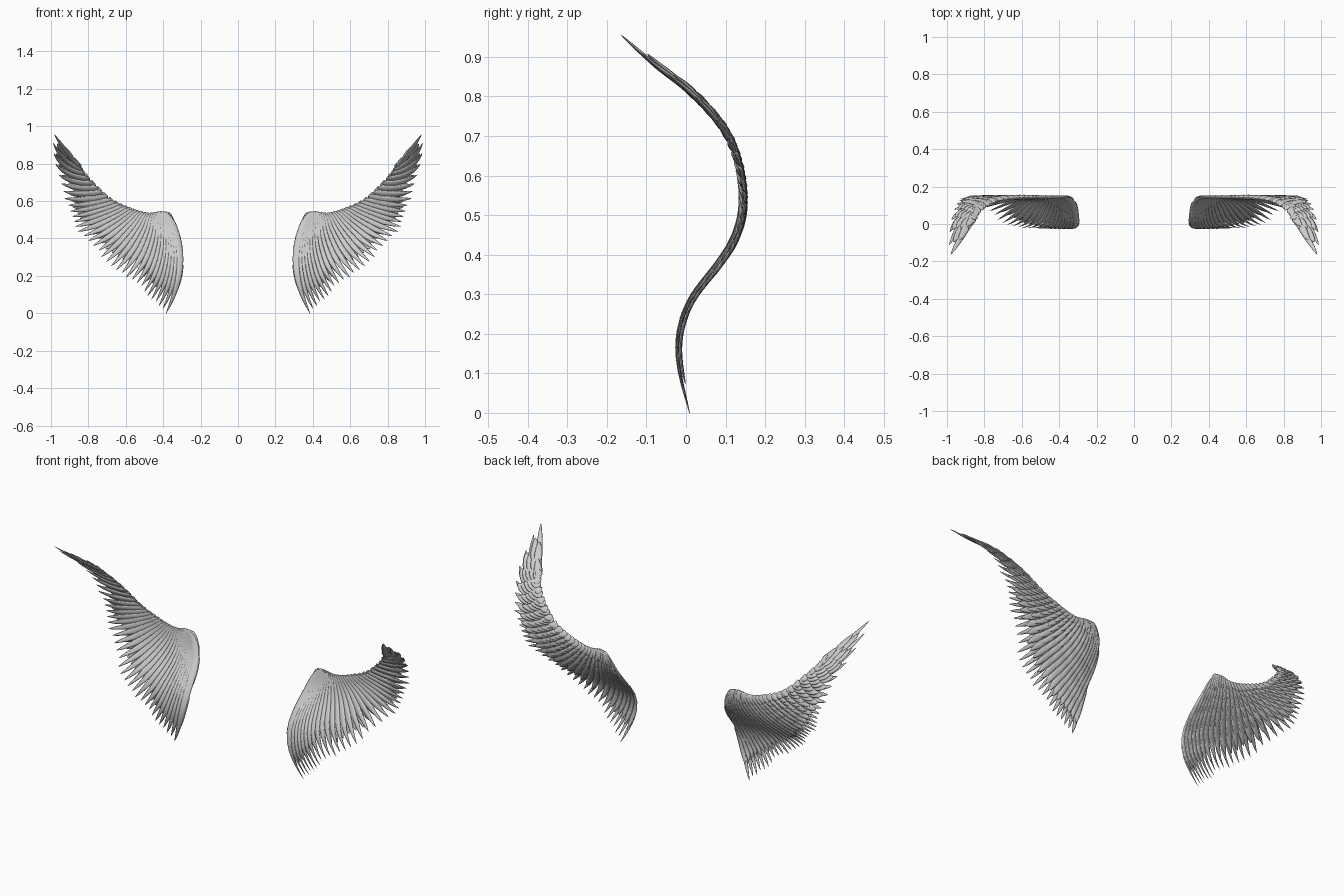
import bpy, math, random
from mathutils import Vector

if "Cube" in bpy.data.objects:
    bpy.data.objects.remove(bpy.data.objects["Cube"])

random.seed(4)

# feather guides across the wing: t, root x/z, bend x/z, tip x/z
GUIDES = [
    (0.00, .385, .540, .235, .30, .385, .000),
    (0.20, .420, .545, .360, .33, .520, .120),
    (0.40, .480, .538, .520, .41, .685, .255),
    (0.60, .570, .560, .660, .49, .855, .430),
    (0.75, .670, .605, .780, .57, .915, .570),
    (0.87, .765, .690, .870, .68, .960, .730),
    (0.95, .825, .755, .930, .77, .990, .880),
    (1.00, .845, .780, .905, .84, .980, .955),
]
# side profile of the whole wing: z, y
SIDE = [(0, .010), (.10, -.014), (.17, -.020), (.24, -.007), (.30, .022),
        (.37, .077), (.43, .117), (.50, .140), (.58, .141), (.67, .119),
        (.74, .079), (.82, .003), (.88, -.075), (.96, -.168)]


def spline(keys, x):
    """Smooth interpolation of a table whose first column is the parameter."""
    n = len(keys)
    x = min(max(x, keys[0][0]), keys[-1][0])
    i = 0
    while i < n - 2 and x > keys[i + 1][0]:
        i += 1
    h = keys[i + 1][0] - keys[i][0]
    u = (x - keys[i][0]) / h

    def slope(j, c):
        a, b = keys[max(j - 1, 0)], keys[min(j + 1, n - 1)]
        return (b[c] - a[c]) / (b[0] - a[0])
    out = []
    for c in range(1, len(keys[0])):
        p, q = keys[i][c], keys[i + 1][c]
        out.append((2*u**3 - 3*u**2 + 1) * p + (u**3 - 2*u**2 + u) * h * slope(i, c)
                   + (3*u**2 - 2*u**3) * q + (u**3 - u**2) * h * slope(i + 1, c))
    return out


def bent(x, z, off):
    """Place a flat wing point on the curved wing sheet."""
    y = spline(SIDE, z)[0]
    d = (spline(SIDE, z + .01)[0] - spline(SIDE, z - .01)[0]) / .02
    k = math.hypot(1, d)
    return (x, y + off / k, z - off * d / k)


def feather(verts, faces, t, s0, s1, width, thick, off0, off1, segs=12, sides=8):
    rx, rz, bx, bz, tx, tz = spline(GUIDES, t)
    r, b, e = Vector((rx, rz)), Vector((bx, bz)), Vector((tx, tz))
    base = len(verts)
    for i in range(segs + 1):
        u = .5 - .5 * math.cos(math.pi * i / segs)
        s = s0 + (s1 - s0) * u
        p = r * (1-s)**2 + b * 2*s*(1-s) + e * s*s
        tan = ((b - r) * (1-s) + (e - b) * s).normalized()
        side = Vector((-tan.y, tan.x))
        # rounded root, full middle, rounded pointed tip
        w = width * min(1, (u / .12 + .02)) ** .5 * max(.02, 1 - u ** 3.2) ** .7
        shape = min(1, w / width + .1)
        off = off0 + (off1 - off0) * u
        for j in range(sides):
            a = 2 * math.pi * j / sides
            c = math.cos(a)
            q = p + side * (w * c)
            lift = off + thick * shape * math.sin(a) - .004 * c * shape
            verts.append(bent(q.x, q.y, lift))
    for i in range(segs):
        for j in range(sides):
            k = (j + 1) % sides
            faces.append((base + i*sides + j, base + i*sides + k,
                          base + (i+1)*sides + k, base + (i+1)*sides + j))
    faces.append(tuple(base + j for j in reversed(range(sides))))
    faces.append(tuple(base + segs*sides + j for j in range(sides)))


def make(name, verts, faces):
    me = bpy.data.meshes.new(name)
    me.from_pydata(verts, [], faces)
    me.shade_smooth()
    ob = bpy.data.objects.new(name, me)
    bpy.context.collection.objects.link(ob)
    m = ob.modifiers.new("other_wing", 'MIRROR')
    m.use_axis[0] = True
    m.use_mirror_merge = False
    return ob


# long flight feathers, full length, facing the front
v, f = [], []
N = 34
for i in range(N):
    t = i / (N - 1)
    s1 = 1 if i in (0, N - 1) else 1 - random.uniform(0, .05)
    feather(v, f, t, 0, s1, .0195 - .003 * t, .0055, -.004, -.001, segs=18)
make("flight_feathers", v, f)

# overlapping rows of shorter covert feathers on the back
for row, end in enumerate((.86, .71, .56, .42, .29, .17)):
    v, f = [], []
    n = 30 - row
    for i in range(n):
        t = (i + .5 * (row % 2)) / (n - .5)
        e = end + random.uniform(-.02, .02)
        feather(v, f, t, max(0, end - .36), e, .0195 - .003 * t, .0045,
                .001, .007 + .0008 * row)
    make("back_coverts_%d" % (row + 1), v, f)
